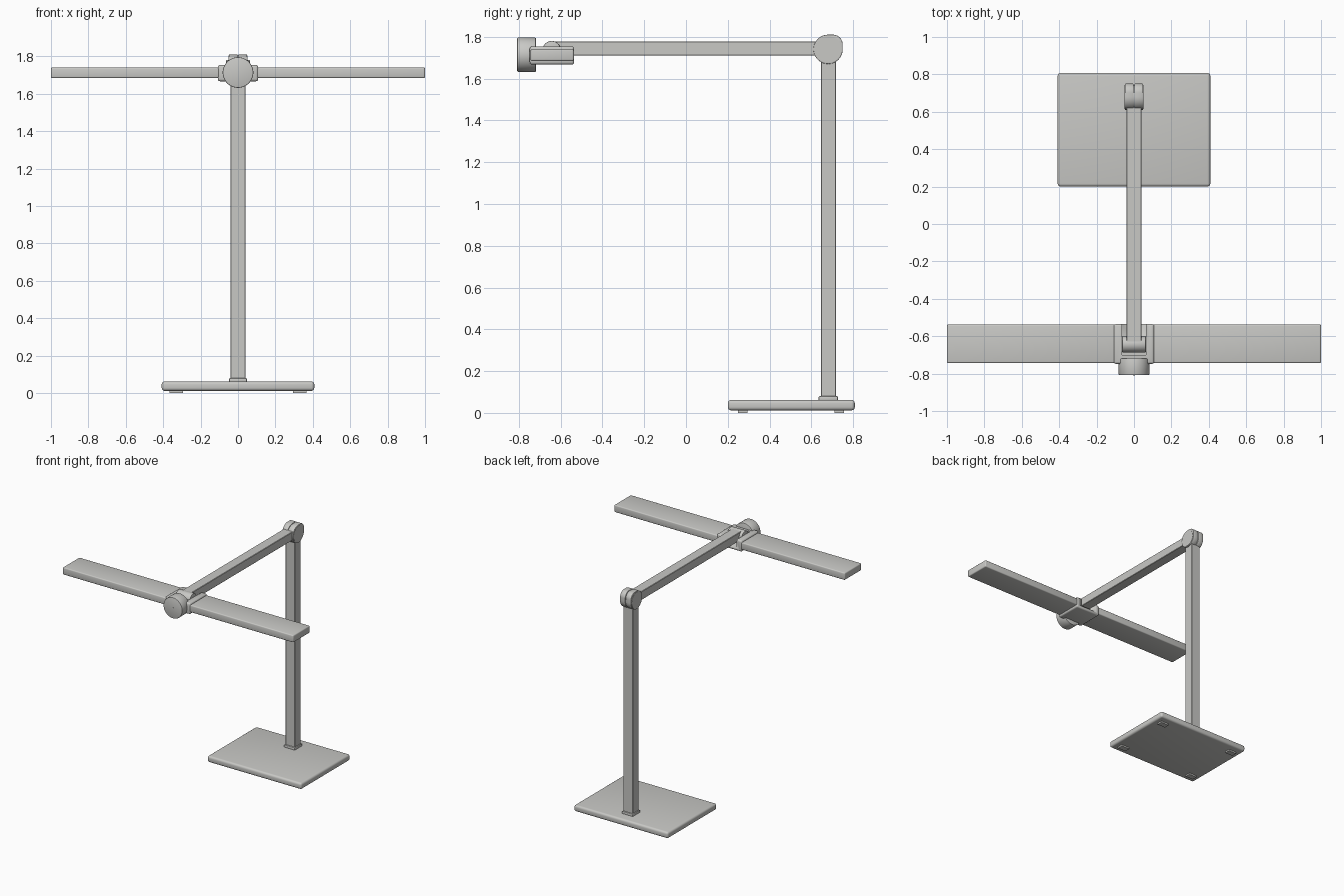
import bpy, bmesh, math
from mathutils import Matrix

if "Cube" in bpy.data.objects:
    bpy.data.objects.remove(bpy.data.objects["Cube"])

grey = bpy.data.materials.new("satin_grey")
grey.diffuse_color = (0.58, 0.58, 0.56, 1)
grey.use_nodes = True
grey.node_tree.nodes["Principled BSDF"].inputs["Base Color"].default_value = grey.diffuse_color


def finish(name, bm, bevel=0.0, segments=3):
    bmesh.ops.recalc_face_normals(bm, faces=bm.faces)
    mesh = bpy.data.meshes.new(name)
    bm.to_mesh(mesh)
    bm.free()
    mesh.materials.append(grey)
    ob = bpy.data.objects.new(name, mesh)
    bpy.context.collection.objects.link(ob)
    bpy.ops.object.select_all(action='DESELECT')
    bpy.context.view_layer.objects.active = ob
    ob.select_set(True)
    if bevel:
        mod = ob.modifiers.new("rounding", 'BEVEL')
        mod.width, mod.segments = bevel, segments
        mod.limit_method = 'ANGLE'
        mod.angle_limit = math.radians(40)
        bpy.ops.object.modifier_apply(modifier=mod.name)
    bpy.ops.object.shade_smooth_by_angle(angle=math.radians(35))
    return ob


def box(name, x, y, z, bevel=0.0, segments=3):
    """Box between (min, max) pairs on each axis."""
    bm = bmesh.new()
    bmesh.ops.create_cube(bm, size=1)
    for v in bm.verts:
        for i, (lo, hi) in enumerate((x, y, z)):
            v.co[i] = hi if v.co[i] > 0 else lo
    return finish(name, bm, bevel, segments)


def cylinder(name, axis, centre, radius, depth, bevel=0.0, sides=48):
    bm = bmesh.new()
    bmesh.ops.create_cone(bm, cap_ends=True, segments=sides,
                          radius1=radius, radius2=radius, depth=depth)
    turn = Matrix.Rotation(math.pi / 2, 4, 'Y' if axis == 'X' else 'X')
    bm.transform(Matrix.Translation(centre) @ turn)
    return finish(name, bm, bevel, 2)


def prism_x(name, points, x0, x1, bevel=0.0):
    """Extrude a (y, z) outline along x."""
    bm = bmesh.new()
    face = bm.faces.new([bm.verts.new((x0, y, z)) for y, z in points])
    ext = bmesh.ops.extrude_face_region(bm, geom=[face])
    for v in ext["geom"]:
        if isinstance(v, bmesh.types.BMVert):
            v.co.x = x1
    return finish(name, bm, bevel, 2)


# Base slab and its four feet
box("base", (-0.408, 0.408), (0.2, 0.808), (0.012, 0.062), 0.016, 4)
for sx in (-1, 1):
    for y in (0.272, 0.733):
        xs = sorted((sx * 0.295, sx * 0.365))
        box("foot", xs, (y - 0.022, y + 0.022), (0, 0.02))

# Upright post with collar
box("post_collar", (-0.048, 0.048), (0.634, 0.728), (0.055, 0.08), 0.006, 2)
box("post", (-0.04, 0.04), (0.645, 0.718), (0.06, 1.72), 0.003, 1)

# Elbow: split knuckle, round except for a squarer upper back corner
HY, HZ, R, C = 0.68, 1.74, 0.07, 0.047
outline = []
for i in range(13):
    a = math.pi / 2 * i / 12
    outline.append((HY + R - C + C * math.cos(a), HZ + R - C + C * math.sin(a)))
for i in range(37):
    a = math.pi / 2 + math.pi * 1.5 * i / 36
    outline.append((HY + R * math.cos(a), HZ + R * math.sin(a)))
prism_x("elbow_left", outline, -0.048, -0.002, 0.003)
prism_x("elbow_right", outline, 0.002, 0.048, 0.003)
cylinder("elbow_pin", 'X', (0, HY, HZ), 0.064, 0.1)

# Horizontal arm and its front knuckle
box("arm", (-0.04, 0.04), (-0.645, 0.65), (1.71, 1.777), 0.003, 1)
cylinder("arm_knuckle", 'X', (0, -0.643, 1.737), 0.043, 0.126, 0.003)

# Lamp bracket with a notch for the knuckle
bracket = box("lamp_bracket", (-0.108, 0.108), (-0.748, -0.535), (1.667, 1.754), 0.012)
cutter = box("notch_cutter", (-0.065, 0.065), (-0.7, -0.4), (1.69, 1.9))
cutter.hide_render = True
cut = bracket.modifiers.new("notch", 'BOOLEAN')
cut.operation, cut.solver, cut.object = 'DIFFERENCE', 'EXACT', cutter
bpy.context.view_layer.objects.active = bracket
bpy.ops.object.modifier_apply(modifier=cut.name)
bpy.data.objects.remove(cutter)

# Two light bars
for side, xs in (("left", (-1, -0.1)), ("right", (0.1, 1))):
    box("light_bar_" + side, xs, (-0.744, -0.537), (1.684, 1.741), 0.008)

# Front drum with a small centre dot
cylinder("front_drum", 'Y', (0, -0.763, 1.714), 0.082, 0.09, 0.005)
cylinder("drum_dot", 'Y', (0, -0.807, 1.714), 0.006, 0.006, sides=16)
